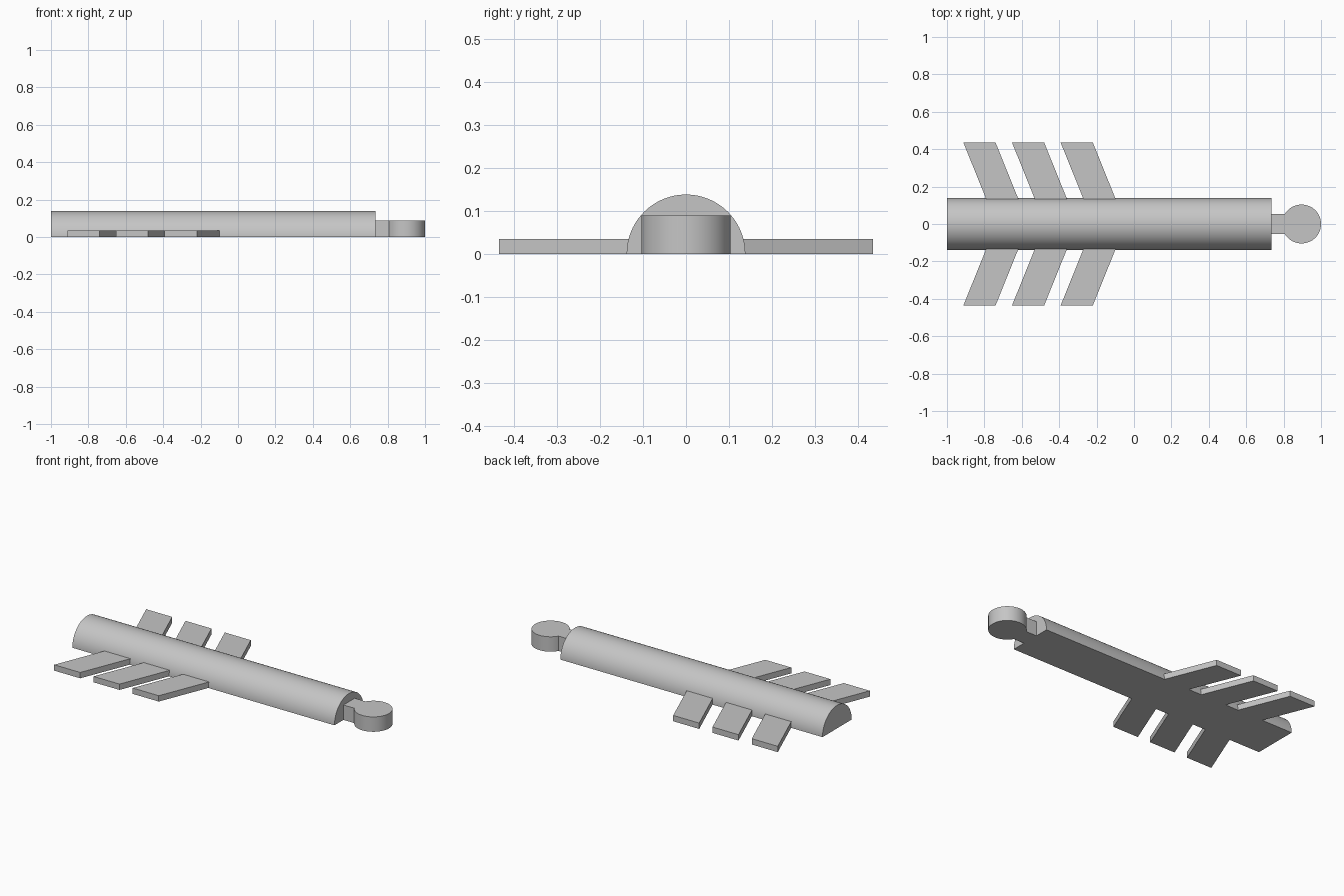
import bpy, bmesh, math

cube = bpy.data.objects.get("Cube")
if cube:
    bpy.data.objects.remove(cube, do_unlink=True)

# One grey material for everything
grey = bpy.data.materials.new("light_grey")
grey.use_nodes = True
colour = (0.56, 0.56, 0.56, 1)
grey.diffuse_color = colour
next(n for n in grey.node_tree.nodes if n.type == 'BSDF_PRINCIPLED').inputs["Base Color"].default_value = colour


def prism(name, outline, offset, smooth=False):
    """Extrude a closed 3D outline along an offset vector."""
    bm = bmesh.new()
    face = bm.faces.new([bm.verts.new(p) for p in outline])
    res = bmesh.ops.extrude_face_region(bm, geom=[face], use_keep_orig=True)
    verts = [v for v in res["geom"] if isinstance(v, bmesh.types.BMVert)]
    bmesh.ops.translate(bm, verts=verts, vec=offset)
    bmesh.ops.recalc_face_normals(bm, faces=bm.faces)
    mesh = bpy.data.meshes.new(name)
    bm.to_mesh(mesh)
    bm.free()
    mesh.materials.append(grey)
    obj = bpy.data.objects.new(name, mesh)
    bpy.context.collection.objects.link(obj)
    if smooth:
        bpy.ops.object.select_all(action='DESELECT')
        obj.select_set(True)
        bpy.context.view_layer.objects.active = obj
        bpy.ops.object.shade_smooth_by_angle(angle=math.radians(30))
    return obj


def arc(radius, start, end, count):
    """Points along a circular arc, both ends included."""
    angles = [start + (end - start) * i / (count - 1) for i in range(count)]
    return [(radius * math.cos(a), radius * math.sin(a)) for a in angles]


# Half-round shaft with a flat underside
prism("shaft", [(-1, y, z) for y, z in arc(0.138, 0, math.pi, 49)], (1.735, 0, 0), True)

# Short square neck joining the shaft to the end disc
prism("neck", [(0.735, -0.053, 0), (0.735, 0.053, 0), (0.735, 0.053, 0.089), (0.735, -0.053, 0.089)],
      (0.075, 0, 0))

# Round end disc
disc = arc(0.104, 0, 2 * math.pi, 65)[:-1]
prism("end_disc", [(0.896 + x, y, 0) for x, y in disc], (0, 0, 0.089), True)

# Three swept-back fins on each side
ROOT, TIP, WIDTH, SWEEP, THICK = 0.13, 0.435, 0.172, 0.404, 0.035
for side, label in ((1, "back"), (-1, "front")):
    for i in range(3):
        tip_x = -0.912 + 0.26 * i
        root_x = tip_x + (TIP - ROOT) * SWEEP
        prism(f"{label}_fin_{i + 1}",
              [(root_x, side * ROOT, 0), (root_x + WIDTH, side * ROOT, 0),
               (tip_x + WIDTH, side * TIP, 0), (tip_x, side * TIP, 0)],
              (0, 0, THICK))
